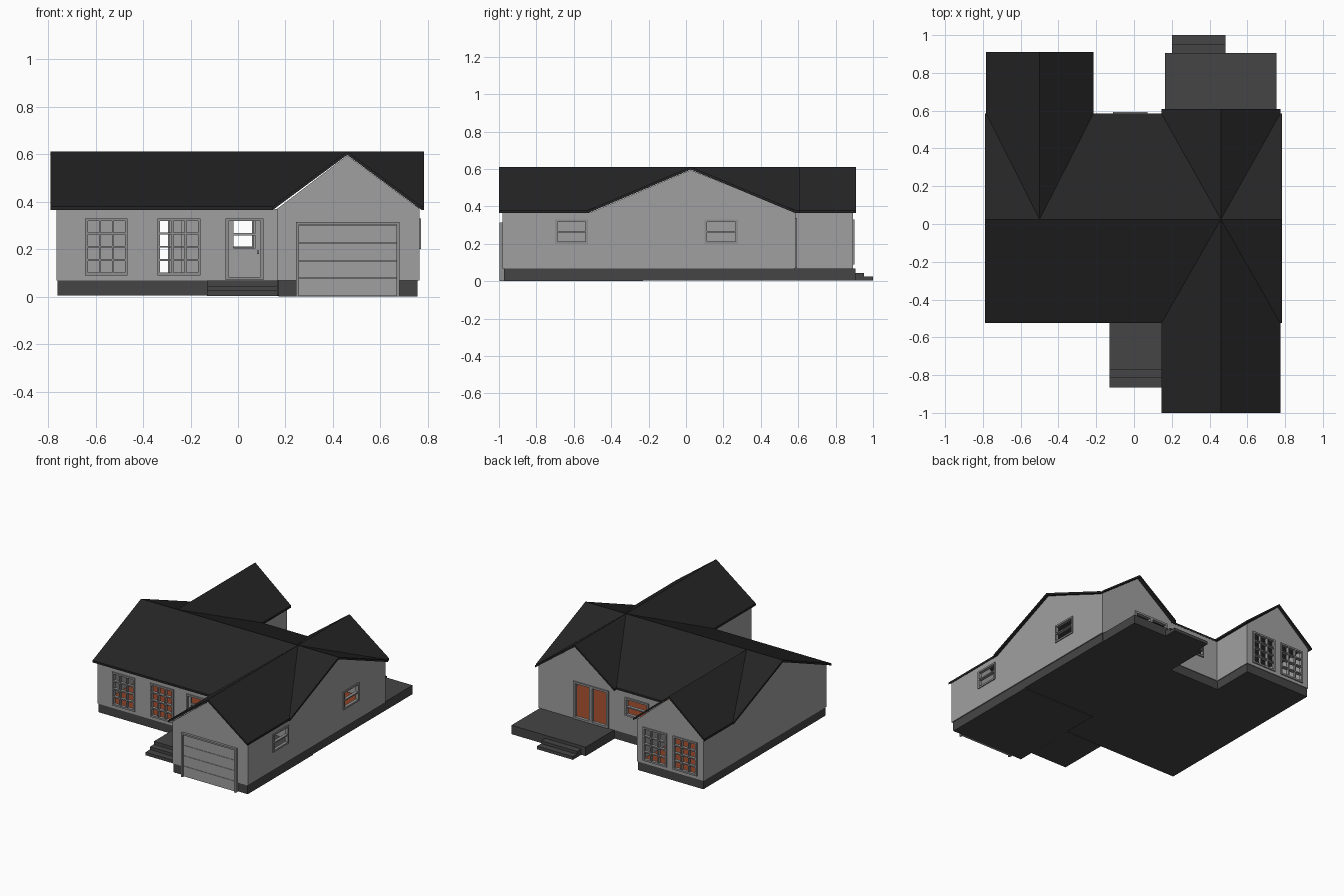
import bpy, bmesh
from mathutils import Matrix

if "Cube" in bpy.data.objects:
    bpy.data.objects.remove(bpy.data.objects["Cube"])

def material(name, *rgb):
    m = bpy.data.materials.new(name)
    m.diffuse_color = (*rgb, 1)
    m.use_nodes = True
    m.node_tree.nodes["Principled BSDF"].inputs["Base Color"].default_value = m.diffuse_color
    return m

WALL = material("grey siding", .35, .35, .35)
TRIM = material("trim grey", .28, .28, .28)
ROOF = material("charcoal roof", .018, .018, .018)
BASE = material("dark concrete", .06, .06, .06)
WOOD = material("wood floor", .26, .055, .02)

def add(name, mesh, mat):
    mesh.materials.clear()
    mesh.materials.append(mat)
    for p in mesh.polygons:
        p.material_index = 0
        p.use_smooth = False
    ob = bpy.data.objects.new(name, mesh)
    bpy.context.collection.objects.link(ob)
    return ob

def box(name, x0, x1, y0, y1, z0, z1, mat):
    bm = bmesh.new()
    bmesh.ops.create_cube(bm, size=1)
    for v in bm.verts:
        v.co = (x1 if v.co.x > 0 else x0, y1 if v.co.y > 0 else y0, z1 if v.co.z > 0 else z0)
    me = bpy.data.meshes.new(name)
    bm.to_mesh(me)
    bm.free()
    return add(name, me, mat)

def rect(a0, a1, z0, z1):
    return [(a0, z0), (a1, z0), (a1, z1), (a0, z1)]

def panel(name, along, d0, d1, outline, holes, mat):
    """Upright slab running along x or y, from depth d0 to d1, with cut openings."""
    cu = bpy.data.curves.new(name, 'CURVE')
    cu.dimensions, cu.fill_mode, cu.extrude = '2D', 'BOTH', (d1 - d0) / 2
    for pts in [outline] + holes:
        s = cu.splines.new('POLY')
        s.points.add(len(pts) - 1)
        for p, (u, v) in zip(s.points, pts):
            p.co = (u, v, 0, 1)
        s.use_cyclic_u = True
    tmp = bpy.data.objects.new(name + "_curve", cu)
    bpy.context.collection.objects.link(tmp)
    dg = bpy.context.evaluated_depsgraph_get()
    me = bpy.data.meshes.new_from_object(tmp.evaluated_get(dg))
    bpy.data.objects.remove(tmp)
    c = (d0 + d1) / 2
    if along == 'x':
        me.transform(Matrix(((1, 0, 0, 0), (0, 0, -1, c), (0, 1, 0, 0), (0, 0, 0, 1))))
    else:
        me.transform(Matrix(((0, 0, 1, c), (1, 0, 0, 0), (0, 1, 0, 0), (0, 0, 0, 1))))
    return add(name, me, mat)

def window(name, along, d0, d1, a0, a1, z0, z1, cols, rows, edge=.012, bar=.008):
    """Open frame with glazing bars."""
    w = (a1 - a0 - 2 * edge - (cols - 1) * bar) / cols
    h = (z1 - z0 - 2 * edge - (rows - 1) * bar) / rows
    holes = []
    for i in range(cols):
        for j in range(rows):
            u, v = a0 + edge + i * (w + bar), z0 + edge + j * (h + bar)
            holes.append(rect(u, u + w, v, v + h))
    panel(name, along, d0, d1, rect(a0, a1, z0, z1), holes, TRIM)

def cut(a0, a1, z0, z1, m=.006):
    return rect(a0 + m, a1 - m, z0 + m, z1 - m)

B, E, P = .068, .37, .595      # wall bottom, eave and peak heights
def gable(a0, a1, peak):
    return [(a0, B), (a1, B), (a1, E), (peak, P), (a0, E)]

# Opening positions (start, end, bottom, top)
front_wins = [(-.645, -.465, .09, .33), (-.34, -.157, .09, .33)]
rear_wins = [(-.715, -.525, .09, .33), (-.475, -.283, .09, .33)]
side_wins = [(-.7, -.525, .2, .33), (.1, .277, .2, .33)]
back_win = (-.112, .072, .2, .33)
door = (-.053, .107, .07, .33)
patio = (.205, .483, .07, .338)

# Outer walls
panel("front_wall", 'x', -.505, -.485, rect(-.765, .165, B, E), [cut(*w) for w in front_wins + [door]], WALL)
panel("garage_front_wall", 'x', -.98, -.96, gable(.165, .765, .46), [], WALL)
panel("garage_inner_wall", 'y', .165, .185, rect(-.98, -.23, B, E), [], WALL)
panel("right_wall", 'y', .745, .765,
      [(-.98, B), (.585, B), (.585, E - .003), (.025, P), (-.505, E), (-.98, E)],
      [cut(*w) for w in side_wins], WALL)
panel("left_wall", 'y', -.765, -.745,
      [(-.505, B), (.893, B), (.893, E), (.585, E - .003), (.025, P), (-.505, E)], [], WALL)
panel("rear_wing_gable_wall", 'x', .873, .893, gable(-.765, -.235, -.5), [cut(*w) for w in rear_wins], WALL)
panel("rear_wing_inner_wall", 'y', -.255, -.235, rect(.565, .893, B, E), [], WALL)
panel("back_wall", 'x', .563, .583, rect(-.235, .165, B, E - .003), [cut(*back_win)], WALL)
panel("patio_gable_wall", 'x', .565, .585, gable(.165, .765, .46), [cut(*patio)], WALL)

# Partitions
panel("garage_back_wall", 'x', -.24, -.23, rect(.165, .745, B, E), [], WALL)
panel("bedroom_wall", 'x', .3, .31, rect(-.745, -.235, B, E), [rect(-.42, -.29, .075, .34)], WALL)

# Windows and glazed doors
for i, w in enumerate(front_wins):
    window(f"front_window_{i+1}", 'x', -.513, -.49, *w, 3, 4)
for i, w in enumerate(rear_wins):
    window(f"rear_window_{i+1}", 'x', .878, .901, *w, 3, 4)
for i, w in enumerate(side_wins):
    window(f"side_window_{i+1}", 'y', .75, .772, *w, 1, 2)
window("back_window", 'x', .57, .594, *back_win, 1, 2)
window("patio_doors", 'x', .57, .594, *patio, 2, 1, .014, .022)

# Front door: casing plus slab with a small two-pane light
window("door_casing", 'x', -.513, -.485, *door, 1, 1)
panel("front_door", 'x', -.505, -.492, rect(-.043, .097, .075, .325),
      [rect(-.02, .073, .205, .258), rect(-.02, .073, .268, .318)], WALL)
box("door_handle", .08, .088, -.515, -.503, .18, .195, TRIM)

# Garage door: casing and four stacked sections
panel("garage_door_casing", 'x', -.998, -.97,
      [(.245, 0), (.258, 0), (.258, .303), (.668, .303), (.668, 0), (.681, 0), (.681, .315), (.245, .315)],
      [], TRIM)
for i in range(4):
    z = .003 + i * .075
    box(f"garage_door_section_{i+1}", .258, .668, -.988, -.965, z, z + .073, WALL)

# Foundation, floors, porch and deck
box("main_foundation", -.76, .757, -.5, .578, .005, B, BASE)
box("rear_wing_foundation", -.76, -.24, .578, .888, .005, B, BASE)
box("garage_foundation", .17, .757, -.973, -.5, .005, B, BASE)
box("garage_slab", .17, .757, -.97, -.23, 0, .006, BASE)
box("main_floor", -.745, .165, -.485, .565, .066, .073, WOOD)
box("rear_wing_floor", -.745, -.255, .565, .873, .066, .073, WOOD)
box("patio_room_floor", .165, .745, -.23, .565, .066, .073, WOOD)
for i, (yf, yb, z) in enumerate([(-.77, .905, .067), (-.815, .952, .045), (-.865, 1.0, .025)]):
    box(f"porch_step_{i+1}", -.13, .166, yf, -.495, .003, z, BASE)
    x0, x1 = ((.165, .755) if i == 0 else (.2, .485))
    box(f"deck_step_{i+1}", x0, x1, .575 if i == 0 else .9, yb, .003, z, BASE)

# Roof: crossing gables meeting at one ridge height, thickened downwards
e, r = .379, .612
L, R, F, K, M = -.789, .783, -.525, .585, .025      # left, right, front, back, ridge line
gl, gm, gr = .145, .46, .775                        # right-hand wing eaves and ridge
wl, wm, wr = -.783, -.5, -.215                      # rear left wing eaves and ridge
faces = [
    [(L, F, e), (gl, F, e), (gm, M, r), (wm, M, r), (L, M, r)],
    [(gl, -1, e), (gm, -1, r), (gm, M, r), (gl, F, e)],
    [(gr, -1, e), (gr, F, e), (gm, M, r), (gm, -1, r)],
    [(gm, M, r), (gr, F, e), (R, F, e), (R, M, r)],
    [(gm, M, r), (R, M, r), (R, K, e), (gr, K, e)],
    [(gm, M, r), (gr, K, e), (gr, .61, e), (gm, .61, r)],
    [(gm, M, r), (gm, .61, r), (gl, .61, e), (gl, K, e)],
    [(gm, M, r), (gl, K, e), (wr, K, e), (wm, M, r)],
    [(wm, M, r), (wr, K, e), (wr, .91, e), (wm, .91, r)],
    [(wm, M, r), (wm, .91, r), (wl, .91, e), (wl, K, e)],
    [(wm, M, r), (wl, K, e), (L, K, e), (L, M, r)],
]
bm = bmesh.new()
for f in faces:
    bm.faces.new([bm.verts.new(p) for p in f])
bmesh.ops.remove_doubles(bm, verts=bm.verts, dist=.0005)
ext = bmesh.ops.extrude_face_region(bm, geom=bm.faces[:], use_keep_orig=True)
for g in ext["geom"]:
    if isinstance(g, bmesh.types.BMVert):
        g.co.z -= .015
bmesh.ops.recalc_face_normals(bm, faces=bm.faces)
roof = bpy.data.meshes.new("roof")
bm.to_mesh(roof)
bm.free()
add("roof", roof, ROOF)
